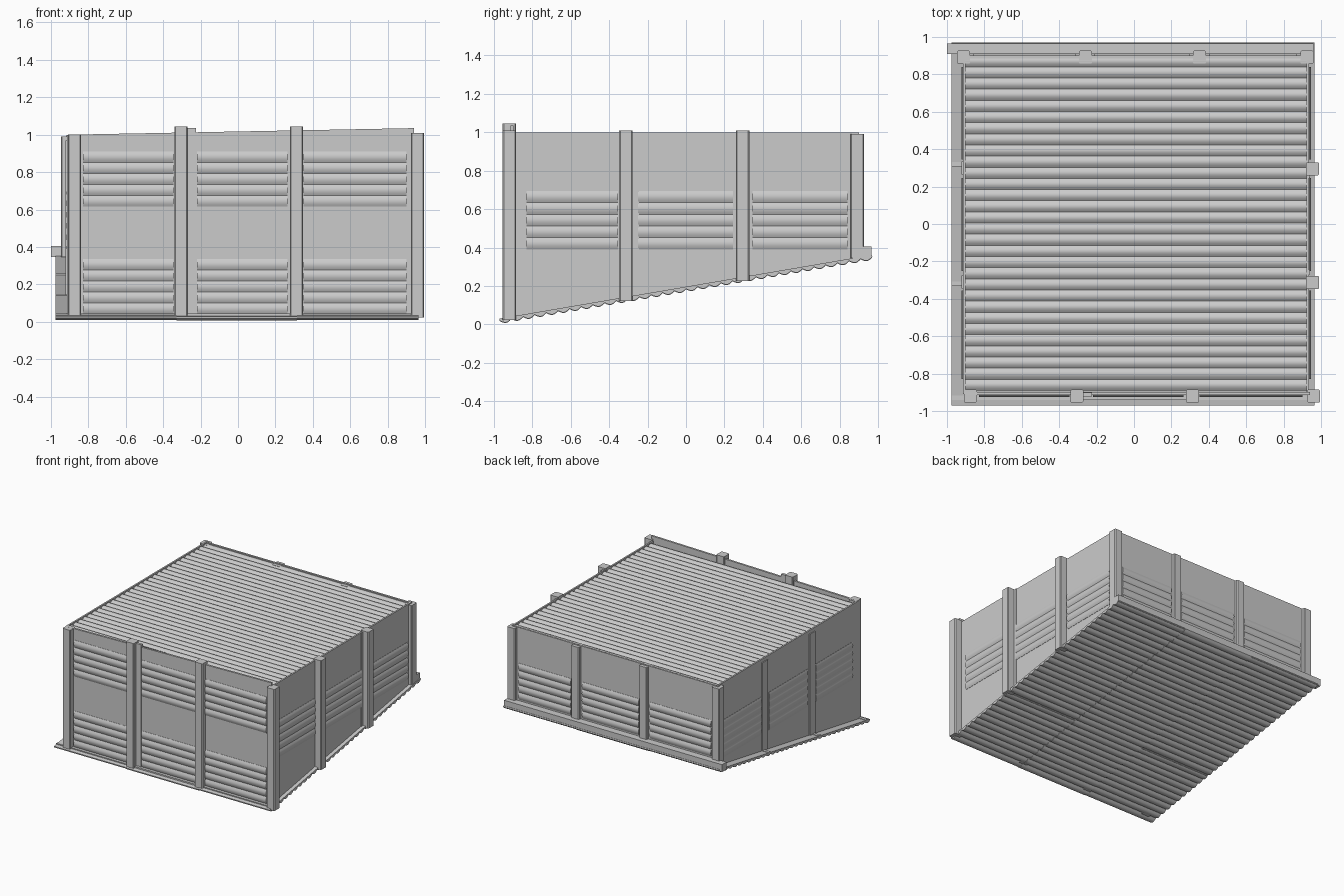
import bpy, bmesh, math
from mathutils import Matrix, Vector

if "Cube" in bpy.data.objects:
    bpy.data.objects.remove(bpy.data.objects["Cube"])

SLOPE = 0.171


def roof_z(y):
    # upper face of the sloping sheet
    return 0.03 + SLOPE * (y + 0.97)


def finish(name, bm, smooth=False):
    bmesh.ops.recalc_face_normals(bm, faces=bm.faces)
    me = bpy.data.meshes.new(name)
    bm.to_mesh(me)
    bm.free()
    ob = bpy.data.objects.new(name, me)
    bpy.context.collection.objects.link(ob)
    if smooth:
        bpy.ops.object.select_all(action='DESELECT')
        ob.select_set(True)
        bpy.context.view_layer.objects.active = ob
        bpy.ops.object.shade_smooth_by_angle(angle=math.radians(35))
    return ob


def prism(name, pts, offset, smooth=False):
    """Extrude a closed outline of 3D points by an offset."""
    bm = bmesh.new()
    a = [bm.verts.new(p) for p in pts]
    b = [bm.verts.new(Vector(p) + Vector(offset)) for p in pts]
    bm.faces.new(a)
    bm.faces.new(b[::-1])
    n = len(a)
    for i in range(n):
        bm.faces.new((a[i], a[(i + 1) % n], b[(i + 1) % n], b[i]))
    return finish(name, bm, smooth)


def box(name, x0, x1, y0, y1, z0, z1):
    return prism(name, [(x0, y0, z0), (x1, y0, z0), (x1, y1, z0), (x0, y1, z0)],
                 (0, 0, z1 - z0))


def ridged(name, origin, along, across, out, count, depth, thick=0.006):
    """Row of rounded slats: 'across' is the stacking span, 'out' the facing."""
    o, s, n = Vector(origin), Vector(across), Vector(out).normalized()
    pts, seg = [], 6
    for i in range(count):
        for k in range(seg):
            h = math.sin(math.pi * k / seg)
            pts.append(o + s * ((i + k / seg) / count) + n * (depth * h))
    pts += [o + s, o + s - n * thick, o - n * thick]
    return prism(name, pts, along, True)


def post(name, x, y, z0, z1, r=0.035):
    """Square timber post with slightly eased edges."""
    c = 0.006
    pts = []
    for sx, sy in ((-1, -1), (1, -1), (1, 1), (-1, 1)):
        p = [(x + sx * r, y + sy * (r - c), z0), (x + sx * (r - c), y + sy * r, z0)]
        pts += p if sx * sy > 0 else p[::-1]
    return prism(name, pts, (0, 0, z1 - z0))


# Sloping slatted roof underneath, in three sheets
xs = [-0.975, -0.33, 0.315, 0.965]
fall = Vector((0, 1.94, 1.94 * SLOPE))
down = Vector((0, SLOPE, -1)).normalized()
for i in range(3):
    ridged(f"roof_sheet_{i}", (xs[i], -0.97, 0.02 - 0.003 * (i % 2)),
           (xs[i + 1] - xs[i], 0, 0), fall, down, 32, 0.015, 0.01)
for y in (-0.93, -0.32, 0.32):
    box("roof_batten", -0.975, 0.965, y - 0.012, y + 0.012, roof_z(y) - 0.015, roof_z(y) + 0.006)

# Slatted deck on top
ridged("deck", (-0.905, -0.89, 0.977), (1.83, 0, 0), (0, 1.79, 0), (0, 0, 1), 30, 0.014, 0.015)

# Back beam lying on the high side of the roof
box("back_beam", -1.0, 0.96, 0.908, 0.965, 0.345, 0.405)

# Wall sheets
prism("front_wall", [(-0.9, -0.915, 0.03), (0.94, -0.915, 0.03),
                     (0.94, -0.915, 1.035), (-0.9, -0.915, 1.0)], (0, 0.016, 0))
box("back_wall", -0.92, 0.93, 0.885, 0.9, 0.34, 0.995)
for name, x in (("left_wall", -0.915), ("right_wall", 0.922)):
    prism(name, [(x, -0.91, roof_z(-0.91)), (x, 0.9, roof_z(0.9)),
                 (x, 0.9, 0.998), (x, -0.91, 0.998)], (0.013, 0, 0))

# Slatted bands on the front
for a, b in ((-0.83, -0.345), (-0.22, 0.265), (0.35, 0.9)):
    for z in (0.04, 0.615):
        ridged("front_slats", (a, -0.917, z), (b - a, 0, 0), (0, 0, 0.295), (0, -1, 0), 5, 0.009)

# Slatted bands on both sides and the back
for a, b in ((-0.83, -0.355), (-0.25, 0.245), (0.345, 0.84)):
    ridged("right_slats", (0.937, a, 0.39), (0, b - a, 0), (0, 0, 0.305), (1, 0, 0), 5, 0.009)
    ridged("left_slats", (-0.917, a, 0.39), (0, b - a, 0), (0, 0, 0.305), (-1, 0, 0), 5, 0.006)
for a, b in ((-0.86, -0.31), (-0.21, 0.30), (0.40, 0.87)):
    ridged("back_slats", (a, 0.902, 0.41), (b - a, 0, 0), (0, 0, 0.295), (0, 1, 0), 5, 0.009)

# Front posts
for x, z1 in ((-0.875, 1.0), (-0.305, 1.045), (0.313, 1.045), (0.96, 1.01)):
    post("front_post", x, -0.92, 0.022, z1)
# Right side posts
for y in (-0.313, 0.295):
    post("right_post", 0.955, y, roof_z(y) - 0.02, 1.01)
# Back posts
for x in (-0.912, -0.26, 0.35, 0.925):
    post("back_post", x, 0.892, 0.345, 0.99)
# Narrow posts set into the left wall
for y in (-0.31, 0.3):
    box("left_post", -0.922, -0.86, y - 0.035, y + 0.035, roof_z(y), 0.97)
# Joint strips beside the front middle post and the right posts
box("front_joint", -0.27, -0.225, -0.922, -0.9, 0.03, 1.035)
for y in (-0.27, 0.245):
    box("right_joint", 0.93, 0.94, y, y + 0.025, roof_z(y), 1.0)
